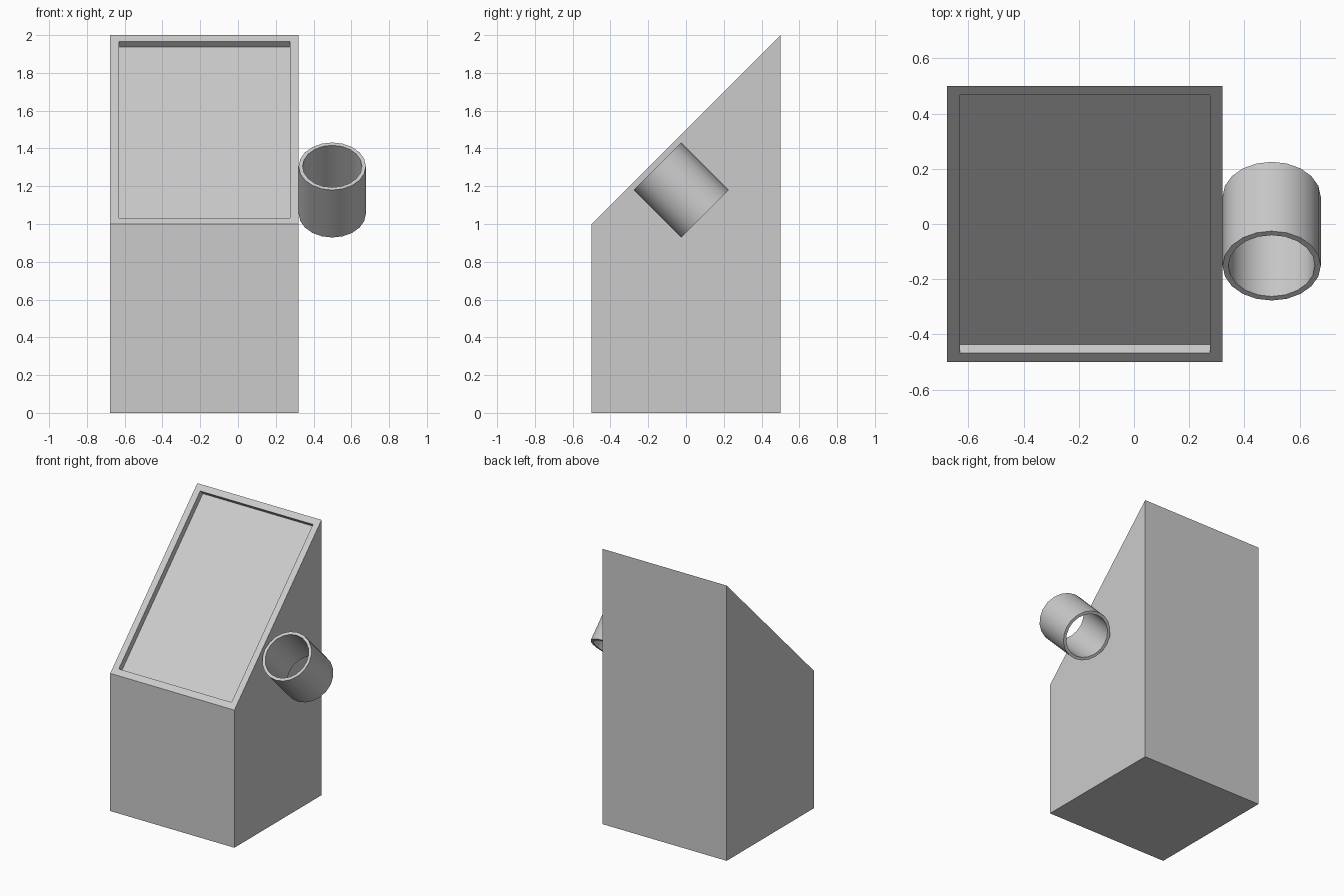
import bpy, bmesh, math
from mathutils import Vector, Matrix

if "Cube" in bpy.data.objects:
    bpy.data.objects.remove(bpy.data.objects["Cube"])


def make_object(name, bm):
    bmesh.ops.recalc_face_normals(bm, faces=bm.faces[:])
    mesh = bpy.data.meshes.new(name)
    bm.to_mesh(mesh)
    bm.free()
    obj = bpy.data.objects.new(name, mesh)
    bpy.context.collection.objects.link(obj)
    return obj


# Cabinet: side profile (y, z) extruded along x
X_LEFT, X_RIGHT = -0.677, 0.321
profile = [(-0.5, 0), (0.5, 0), (0.5, 2), (-0.5, 1)]
bm = bmesh.new()
side = bm.faces.new([bm.verts.new((X_LEFT, y, z)) for y, z in profile])
ext = bmesh.ops.extrude_face_region(bm, geom=[side], use_keep_orig=True)
moved = [g for g in ext["geom"] if isinstance(g, bmesh.types.BMVert)]
bmesh.ops.translate(bm, verts=moved, vec=(X_RIGHT - X_LEFT, 0, 0))
bmesh.ops.recalc_face_normals(bm, faces=bm.faces[:])

# Recessed panel in the sloping face
bm.normal_update()
slope = next(f for f in bm.faces if f.normal.y < -0.1 and f.normal.z > 0.1)
inward = -slope.normal.copy() * 0.043
bmesh.ops.inset_region(bm, faces=[slope], thickness=0.065)
panel = bmesh.ops.extrude_discrete_faces(bm, faces=[slope])["faces"][0]
bmesh.ops.translate(bm, verts=panel.verts[:], vec=inward)
make_object("cabinet", bm)

# Open tube on the right side, axis square to the slope
SIDES, LENGTH = 20, 0.355
section = [(0.178, -1), (0.178, 1), (0.157, 1), (0.157, -1)]
bm = bmesh.new()
rings = []
for r, end in section:
    rings.append([bm.verts.new((r * math.cos(a), r * math.sin(a), end * LENGTH / 2))
                  for a in (2 * math.pi * i / SIDES for i in range(SIDES))])
for k in range(4):
    a, b = rings[k], rings[(k + 1) % 4]
    for i in range(SIDES):
        j = (i + 1) % SIDES
        bm.faces.new((a[i], a[j], b[j], b[i]))
tube = make_object("side_tube", bm)
tube.matrix_world = (Matrix.Translation(Vector((0.499, -0.026, 1.18)))
                     @ Matrix.Rotation(math.radians(45), 4, 'X'))
bpy.context.view_layer.objects.active = tube
tube.select_set(True)
bpy.ops.object.shade_smooth_by_angle(angle=math.radians(40))
